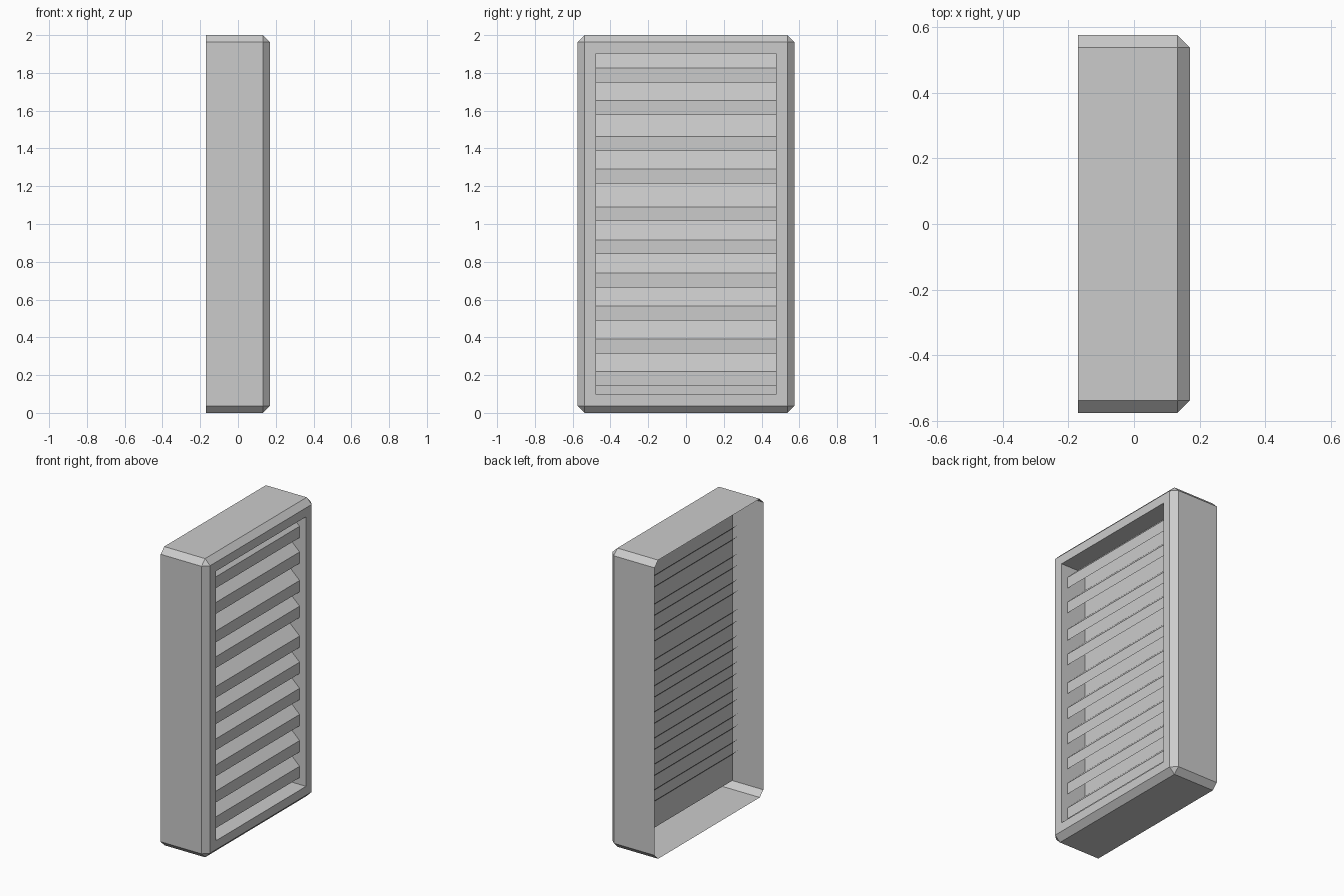
import bpy, bmesh
from mathutils import Vector

if "Cube" in bpy.data.objects:
    bpy.data.objects.remove(bpy.data.objects["Cube"])

HX, HY = 0.17, 0.575
OPEN_Y = 0.48
SLOPE = 0.95


def add_object(name, bm):
    me = bpy.data.meshes.new(name)
    bm.normal_update()
    bm.to_mesh(me)
    bm.free()
    ob = bpy.data.objects.new(name, me)
    bpy.context.collection.objects.link(ob)
    return ob


# vent housing: bevelled box, open at the back (-x), recessed on the front (+x)
bm = bmesh.new()
bmesh.ops.create_cube(bm, size=1)
for v in bm.verts:
    v.co = Vector((v.co.x * 2 * HX, v.co.y * 2 * HY, v.co.z * 2 + 1))
bm.normal_update()
back = [f for f in bm.faces if f.normal.x < -0.9]
bmesh.ops.delete(bm, geom=back, context='FACES_ONLY')
edges = [e for e in bm.edges if not e.is_boundary]
bmesh.ops.bevel(bm, geom=edges, offset=0.0375, offset_type='OFFSET',
                segments=1, profile=0.5, affect='EDGES')
bm.normal_update()
front = max((f for f in bm.faces if f.normal.x > 0.99), key=lambda f: f.calc_area())
bmesh.ops.inset_region(bm, faces=[front], thickness=0.06, use_even_offset=True)
recess = bmesh.ops.extrude_discrete_faces(bm, faces=[front])['faces'][0]
for v in recess.verts:
    v.co.x -= 0.185
add_object("vent_housing", bm)


# slanted louvres: folded sheet rising toward the back, poking through the panel
def louvre(index, bottom, top):
    x_front, x_back = 0.122, -0.05
    rise = (x_front - x_back) * SLOPE
    profile = [(x_back, top + rise), (x_front, top),
               (x_front, bottom), (x_back, bottom + rise)]
    bm = bmesh.new()
    near = [bm.verts.new((x, -OPEN_Y, z)) for x, z in profile]
    far = [bm.verts.new((x, OPEN_Y, z)) for x, z in profile]
    for i in range(3):
        bm.faces.new((near[i + 1], far[i + 1], far[i], near[i]))
    add_object(f"louvre_{index}", bm)


bottoms = [0.143, 0.315, 0.49, 0.665, 0.84, 1.015, 1.215, 1.387, 1.578, 1.75]
for i, z in enumerate(bottoms):
    louvre(i + 1, z, z + 0.076)
